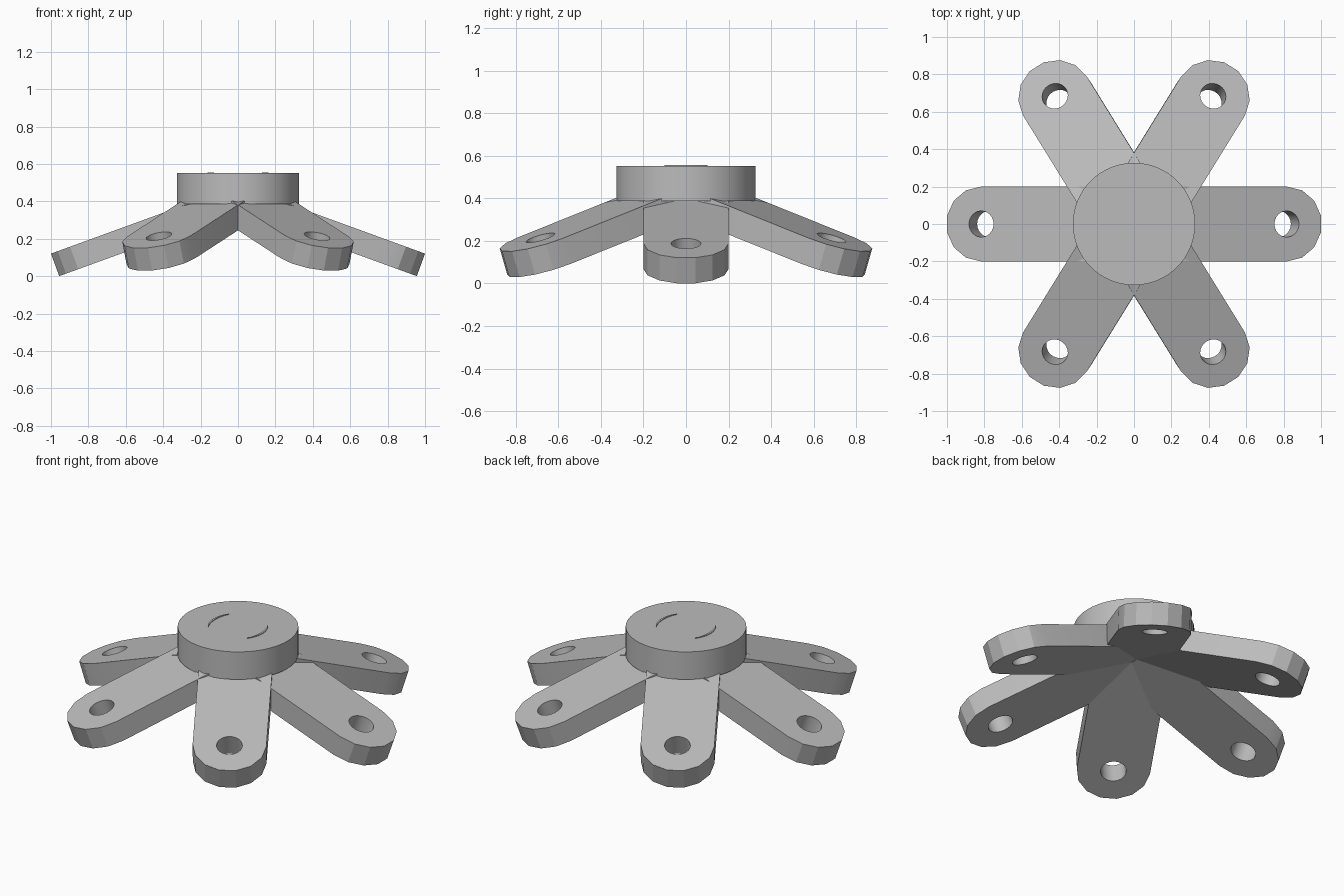
import bpy, bmesh
from math import pi, sin, cos, radians
from mathutils import Matrix, Vector

cube = bpy.data.objects.get("Cube")
if cube:
    bpy.data.objects.remove(cube, do_unlink=True)

grey = bpy.data.materials.new("plain_grey")
grey.use_nodes = True
colour = (0.5, 0.5, 0.5, 1)
grey.diffuse_color = colour
grey.node_tree.nodes["Principled BSDF"].inputs["Base Color"].default_value = colour

HALF_WIDTH, THICK, HOLE_R = 0.2, 0.128, 0.07


def finish(name, bm, matrix=None):
    bmesh.ops.recalc_face_normals(bm, faces=bm.faces)
    mesh = bpy.data.meshes.new(name)
    if matrix:
        bm.transform(matrix)
    bm.to_mesh(mesh)
    bm.free()
    mesh.materials.append(grey)
    ob = bpy.data.objects.new(name, mesh)
    bpy.context.collection.objects.link(ob)
    bpy.ops.object.select_all(action='DESELECT')
    ob.select_set(True)
    bpy.context.view_layer.objects.active = ob
    bpy.ops.object.shade_smooth_by_angle(angle=radians(20))
    return ob


def loop_edges(bm, points):
    verts = [bm.verts.new((x, y, 0)) for x, y in points]
    return [bm.edges.new((v, verts[i - 1])) for i, v in enumerate(verts)]


# Flat arm with a faceted round end and a through hole, top face on local z = 0
def arm(name, angle, slope, top, reach):
    bm = bmesh.new()
    ends = [-pi / 2 + pi * i / 7 for i in range(8)]
    outline = [(reach + HALF_WIDTH * cos(a), HALF_WIDTH * sin(a)) for a in ends]
    outline += [(0, HALF_WIDTH), (0, -HALF_WIDTH)]
    hole = [(reach + HOLE_R * cos(2 * pi * i / 24), HOLE_R * sin(2 * pi * i / 24))
            for i in range(24)]
    edges = loop_edges(bm, outline) + loop_edges(bm, hole)
    bmesh.ops.triangle_fill(bm, edges=edges, use_beauty=True)
    ext = bmesh.ops.extrude_face_region(bm, geom=bm.faces[:], use_keep_orig=True)
    lower = [g for g in ext["geom"] if isinstance(g, bmesh.types.BMVert)]
    bmesh.ops.translate(bm, verts=lower, vec=(0, 0, -THICK))
    # Tilt the plate by its slope in x and y, then aim it along its angle
    d = Vector((cos(angle), sin(angle), 0))
    g = Vector((slope[0], slope[1], 0))
    up = Vector((g.x, g.y, 1)).normalized()
    along = (d - Vector((0, 0, g.dot(d)))).normalized()
    side = up.cross(along)
    m = Matrix((along, side, up)).transposed().to_4x4()
    m.translation = (0, 0, top)
    finish(name, bm, m)


for sx, side in ((1, "left"), (-1, "right")):
    arm(side + "_arm", 0 if sx > 0 else pi, (0.364 * sx, 0), 0.485, 0.869)
    for sy, end in ((1, "back"), (-1, "front")):
        base = radians(58.3)
        angle = sy * (base if sx > 0 else pi - base)
        arm(f"{end}_{side}_arm", angle, (0.19 * sx, 0.285 * sy), 0.49, 0.85)

# Round hub on top
bm = bmesh.new()
bmesh.ops.create_cone(bm, cap_ends=True, segments=64, radius1=0.327, radius2=0.327,
                      depth=0.165, matrix=Matrix.Translation((0, 0, 0.4695)))
finish("hub", bm)

# Thin curved ridges barely standing out of the hub top
for sx, side in ((1, "left"), (-1, "right")):
    bm = bmesh.new()
    arc = [radians(-38 + 76 * i / 8) for i in range(9)]
    outer = [(sx * 0.163 * cos(a), 0.163 * sin(a)) for a in arc]
    inner = [(sx * (0.163 * cos(a) - 0.012 * cos(a * 2.3)), 0.158 * sin(a))
             for a in reversed(arc)]
    face = bm.faces.new([bm.verts.new((x, y, 0.55)) for x, y in outer + inner])
    ext = bmesh.ops.extrude_face_region(bm, geom=[face], use_keep_orig=True)
    upper = [g for g in ext["geom"] if isinstance(g, bmesh.types.BMVert)]
    bmesh.ops.translate(bm, verts=upper, vec=(0, 0, 0.006))
    finish(side + "_hub_ridge", bm)
